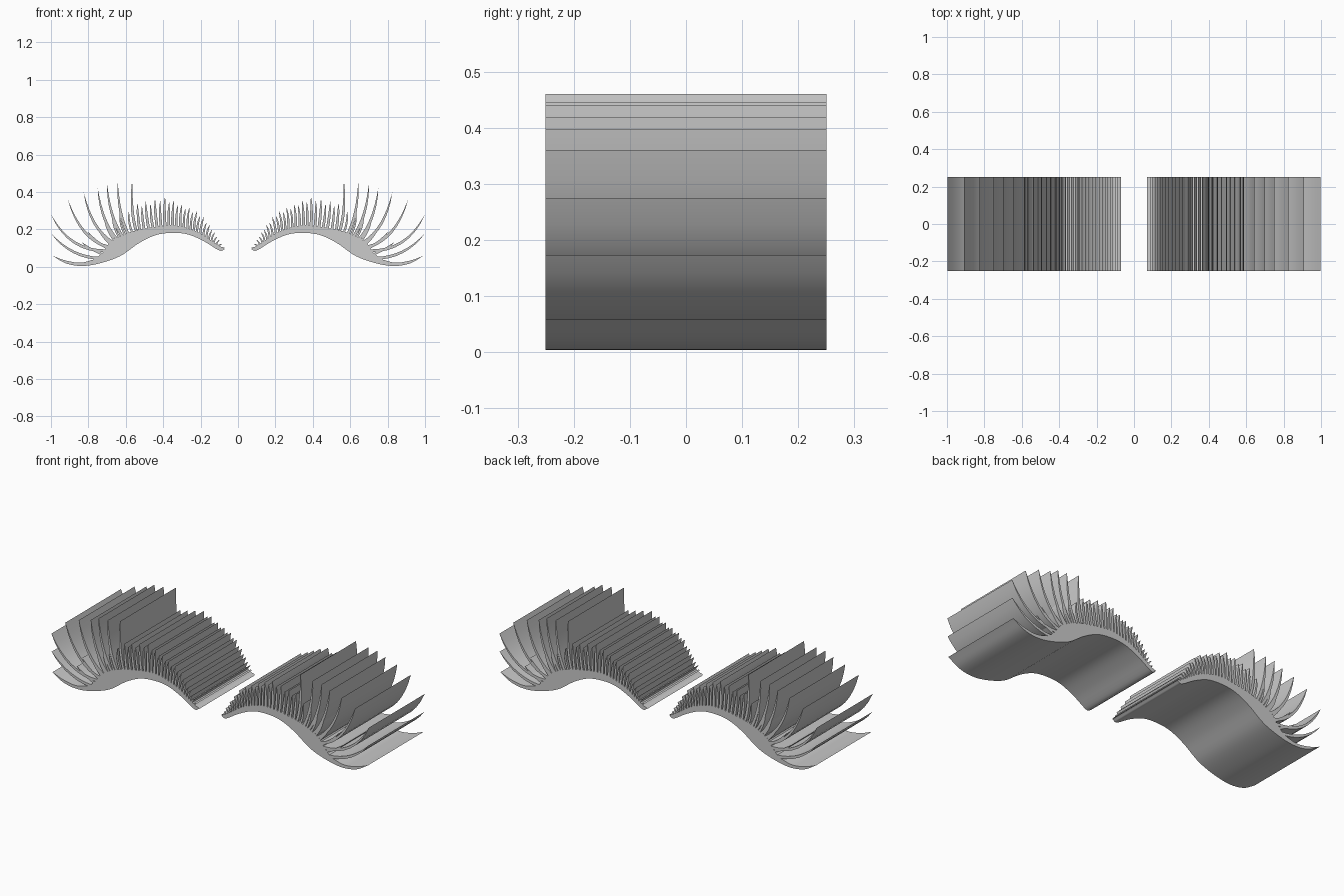
import bpy, bmesh
from mathutils import Vector

if "Cube" in bpy.data.objects:
    bpy.data.objects.remove(bpy.data.objects["Cube"])

DEPTH = 0.25  # half depth along y


def spline(pts, n=5):
    """Smooth Catmull-Rom curve through x,z points."""
    p = [Vector(q) for q in pts]
    p = [2 * p[0] - p[1]] + p + [2 * p[-1] - p[-2]]
    out = []
    for a, b, c, d in zip(p, p[1:], p[2:], p[3:]):
        for i in range(n):
            t = i / n
            out.append(0.5 * (2 * b + (c - a) * t + (2 * a - 5 * b + 4 * c - d) * t * t
                              + (3 * b - a - 3 * c + d) * t ** 3))
    return out + [p[-2]]


def prism(bm, outline):
    """Extrude an x,z outline through the full depth."""
    front = [bm.verts.new((p.x, -DEPTH, p.y)) for p in outline]
    back = [bm.verts.new((p.x, DEPTH, p.y)) for p in outline]
    n = len(outline)
    bm.faces.new(front)
    bm.faces.new(back[::-1])
    for i in range(n):
        j = (i + 1) % n
        bm.faces.new((front[j], front[i], back[i], back[j]))


def lash(bm, root, ctrl, tip, width, seg=8):
    """Curved hair, tapered to a point at the tip."""
    a, c, b = Vector(root), Vector(ctrl), Vector(tip)
    left, right = [], []
    for i in range(seg):
        t = i / seg
        p = a * (1 - t) ** 2 + c * 2 * t * (1 - t) + b * t * t
        d = ((c - a) * (1 - t) + (b - c) * t).normalized()
        w = width * 0.5 * (1 - t) ** 0.75 * (0.8 + 0.8 * t)
        side = Vector((-d.y, d.x)) * w
        left.append(p + side)
        right.append(p - side)
    prism(bm, right + [b] + left[::-1])


def finish(bm, name):
    bmesh.ops.recalc_face_normals(bm, faces=bm.faces)
    me = bpy.data.meshes.new(name)
    bm.to_mesh(me)
    bm.free()
    ob = bpy.data.objects.new(name, me)
    bpy.context.collection.objects.link(ob)
    bpy.ops.object.select_all(action='DESELECT')
    ob.select_set(True)
    bpy.context.view_layer.objects.active = ob
    bpy.ops.object.shade_smooth_by_angle(angle=0.5)
    ob.modifiers.new("mirror", 'MIRROR').use_mirror_merge = False


# Lid band, running out into the lowest lash
lower = spline([(.07, .095), (.10, .087), (.18, .135), (.265, .172), (.35, .181), (.44, .169),
                (.53, .126), (.63, .057), (.74, .018), (.835, .004), (.92, .018), (.99, .058)])
top_pts = [(.715, .085), (.69, .122), (.64, .157), (.56, .19), (.45, .212), (.35, .222),
           (.27, .206), (.20, .178), (.14, .138), (.085, .103)]
outer = spline([(.99, .058), (.92, .033), (.84, .022), (.76, .042)])
upper = spline(top_pts)
bm = bmesh.new()
prism(bm, lower + outer[1:] + upper)
finish(bm, "lid_band")

# Long outer lashes: root, control, tip
long_lashes = [
    ((.74, .045), (.89, .05), (.995, .173)),
    ((.70, .085), (.90, .08), (.997, .275)),
    ((.69, .105), (.84, .14), (.91, .36)),
    ((.67, .13), (.785, .20), (.825, .397)),
    ((.65, .15), (.73, .24), (.75, .418)),
    ((.62, .165), (.69, .27), (.70, .441)),
    ((.59, .18), (.64, .28), (.643, .445)),
    ((.545, .195), (.575, .29), (.566, .46)),
]
bm = bmesh.new()
for r, c, t in long_lashes:
    lash(bm, r, c, t, 0.019)
finish(bm, "long_lashes")

# Short lashes filling the gaps between the long ones
bm = bmesh.new()
for (r0, _, t0), (r1, _, t1) in zip(long_lashes, long_lashes[1:]):
    r = (Vector(r0) + Vector(r1)) / 2
    t = r.lerp((Vector(t0) + Vector(t1)) / 2, 0.42)
    c = r.lerp(t, 0.55) + Vector((.012, -.008))
    lash(bm, r, c, t, 0.014, 6)
finish(bm, "gap_lashes")

# Inner lashes fanning along the band, shrinking toward the nose
tips = spline([(.538, .34), (.47, .355), (.39, .375), (.32, .345), (.26, .315), (.20, .285),
               (.15, .225), (.11, .165), (.07, .10)], 3)
roots = spline([(.525, .192), (.455, .208), (.39, .215), (.33, .215), (.27, .202), (.22, .182),
                (.17, .152), (.13, .125), (.095, .10)], 3)
bm = bmesh.new()
for i, (r, t) in enumerate(zip(roots, tips)):
    t = r.lerp(t, 0.88 if i % 2 else 1.0)
    c = r.lerp(t, 0.5) + Vector((.006, .003))
    lash(bm, r, c, t, 0.008 + 0.07 * (t - r).length, 6)
finish(bm, "inner_lashes")
